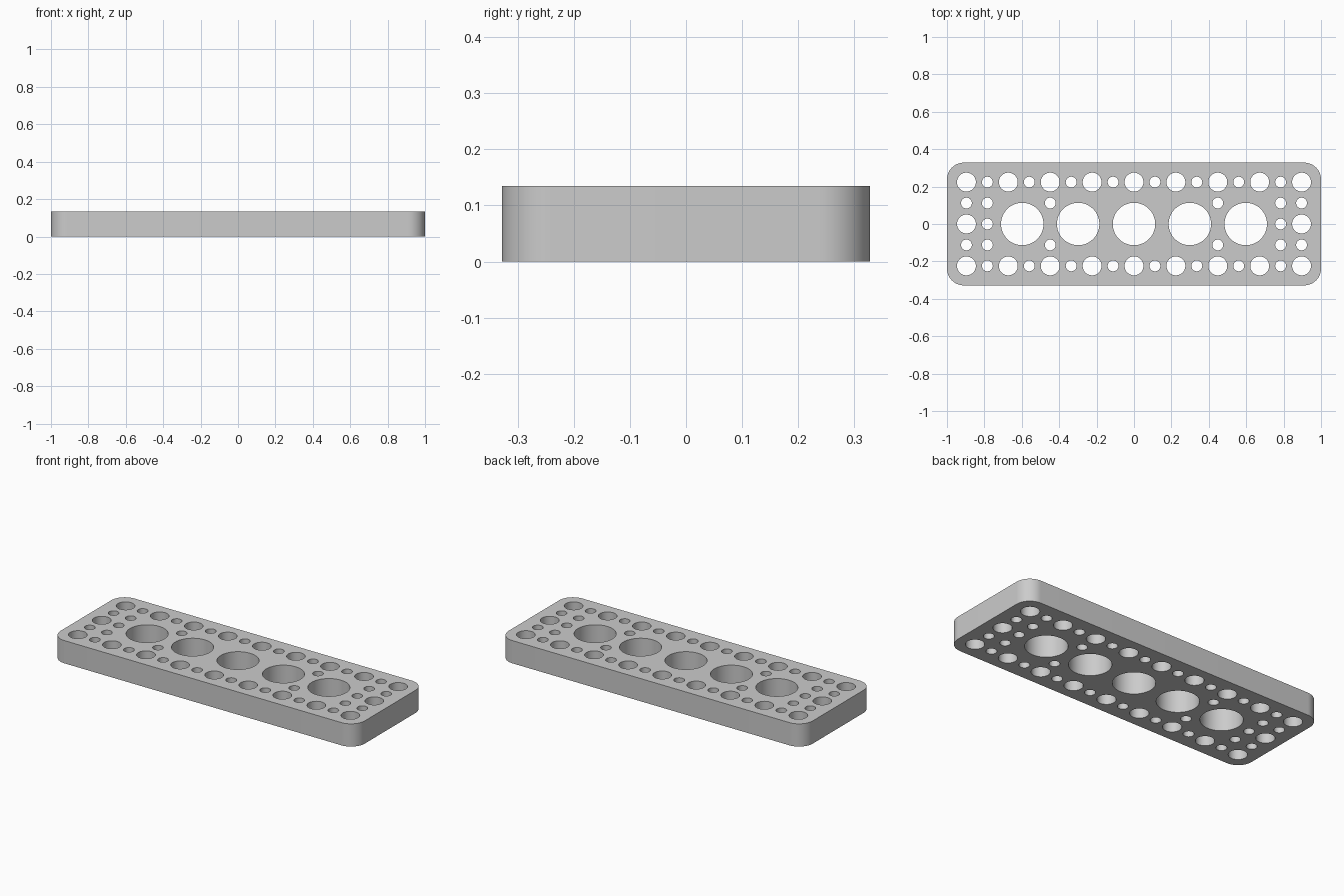
import bpy
import bmesh
import math

cube = bpy.data.objects.get("Cube")
if cube:
    bpy.data.objects.remove(cube, do_unlink=True)

LENGTH, WIDTH, HEIGHT, CORNER = 2.0, 0.656, 0.135, 0.09
PITCH = 0.224          # spacing of the hole grid
HALF = PITCH / 2
BIG, MEDIUM, SMALL = 0.1135, 0.0505, 0.029


def arc(cx, cy, r, start, sweep, steps):
    return [(cx + r * math.cos(start + sweep * i / steps),
             cy + r * math.sin(start + sweep * i / steps)) for i in range(steps + 1)]


def add_loop(curve, points):
    spline = curve.splines.new('POLY')
    spline.points.add(len(points) - 1)
    for p, (x, y) in zip(spline.points, points):
        p.co = (x, y, 0, 1)
    spline.use_cyclic_u = True


def add_hole(curve, x, y, r):
    add_loop(curve, arc(x, y, r, 0, math.tau, 48)[:-1])


# Flat profile: rounded rectangle outline
profile = bpy.data.curves.new("perforated_plate", 'CURVE')
profile.dimensions = '2D'
profile.fill_mode = 'BOTH'
profile.extrude = HEIGHT / 2
dx, dy = LENGTH / 2 - CORNER, WIDTH / 2 - CORNER
outline = []
for k, (sx, sy) in enumerate([(1, 1), (-1, 1), (-1, -1), (1, -1)]):
    outline += arc(sx * dx, sy * dy, CORNER, k * math.pi / 2, math.pi / 2, 16)
add_loop(profile, outline)

# Central row of large holes
for i in range(-2, 3):
    add_hole(profile, i * PITCH * 4 / 3, 0, BIG)

# Long edges: medium holes alternating with small ones
for side in (-1, 1):
    for i in range(-8, 9):
        add_hole(profile, i * HALF, side * PITCH, SMALL if i % 2 else MEDIUM)

# Short ends, and the small holes between the large ones
for side in (-1, 1):
    add_hole(profile, side * 8 * HALF, 0, MEDIUM)
    add_hole(profile, side * 7 * HALF, 0, SMALL)
    for y in (-HALF, HALF):
        for column in (4, 7, 8):
            add_hole(profile, side * column * HALF, y, SMALL)

plate = bpy.data.objects.new("perforated_plate", profile)
bpy.context.collection.objects.link(plate)
plate.location.z = HEIGHT / 2
for ob in bpy.context.selected_objects:
    ob.select_set(False)
plate.select_set(True)
bpy.context.view_layer.objects.active = plate
bpy.ops.object.convert(target='MESH')
plate = bpy.context.view_layer.objects.active

# Weld caps to walls and make normals consistent
bm = bmesh.new()
bm.from_mesh(plate.data)
bmesh.ops.remove_doubles(bm, verts=bm.verts, dist=0.0001)
bmesh.ops.recalc_face_normals(bm, faces=bm.faces)
bm.to_mesh(plate.data)
bm.free()
bpy.ops.object.shade_smooth_by_angle(angle=math.radians(30))

# Plain grey finish
grey = bpy.data.materials.new("light_grey")
grey.use_nodes = True
colour = (0.6, 0.6, 0.6, 1)
grey.diffuse_color = colour
grey.node_tree.nodes["Principled BSDF"].inputs["Base Color"].default_value = colour
plate.data.materials.clear()
plate.data.materials.append(grey)
